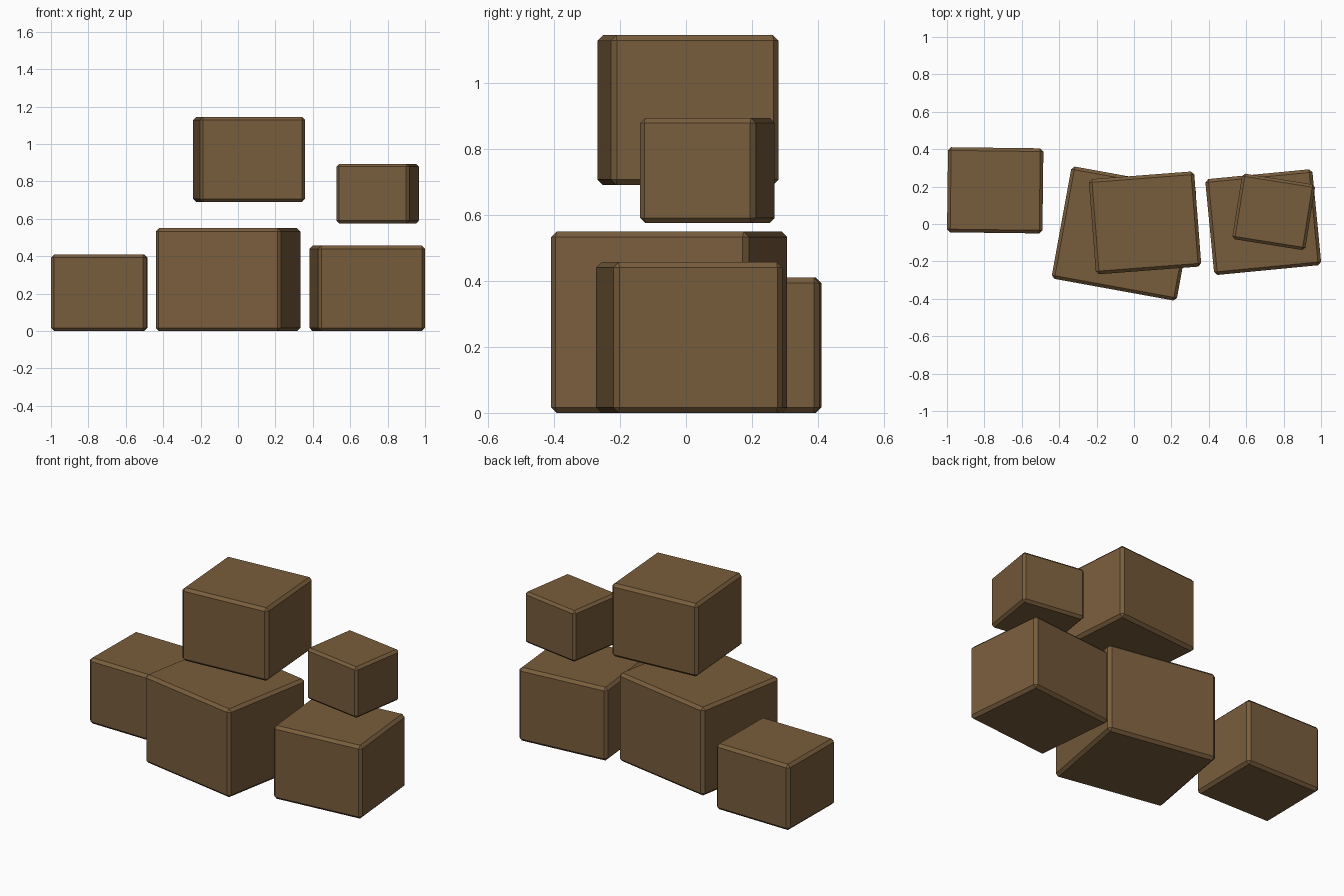
import bpy
import bmesh
from math import radians

default = bpy.data.objects.get("Cube")
if default:
    bpy.data.objects.remove(default, do_unlink=True)

# Single brown material
brown = bpy.data.materials.new("crate_brown")
brown.use_nodes = True
colour = (0.19, 0.11, 0.046, 1)
brown.diffuse_color = colour
bsdf = brown.node_tree.nodes["Principled BSDF"]
bsdf.inputs["Base Color"].default_value = colour
bsdf.inputs["Roughness"].default_value = 0.9


def crate(name, size, base, turn, chamfer=0.017):
    """Chamfered box standing on its base point, turned about z in degrees."""
    w, d, h = size
    bm = bmesh.new()
    bmesh.ops.create_cube(bm, size=1)
    bmesh.ops.scale(bm, vec=(w, d, h), verts=bm.verts)
    bmesh.ops.translate(bm, vec=(0, 0, h / 2), verts=bm.verts)
    bmesh.ops.bevel(bm, geom=bm.edges[:], offset=chamfer, segments=1,
                    affect='EDGES')
    mesh = bpy.data.meshes.new(name)
    bm.to_mesh(mesh)
    bm.free()
    mesh.materials.append(brown)
    obj = bpy.data.objects.new(name, mesh)
    obj.location = base
    obj.rotation_euler.z = radians(turn)
    bpy.context.collection.objects.link(obj)


# Crates on the ground
crate("right_crate", (0.51, 0.455, 0.41), (-0.742, 0.18, 0), -0.7)
crate("middle_crate", (0.68, 0.61, 0.55), (-0.053, -0.051, 0), -10.3)
crate("left_crate", (0.575, 0.515, 0.457), (0.691, 0.01, 0), 5.5)

# Raised crates
crate("upper_middle_crate", (0.565, 0.51, 0.455), (0.059, 0.006, 0.69), 4.4)
crate("upper_left_crate", (0.395, 0.355, 0.318), (0.747, 0.065, 0.576), -9, 0.015)
